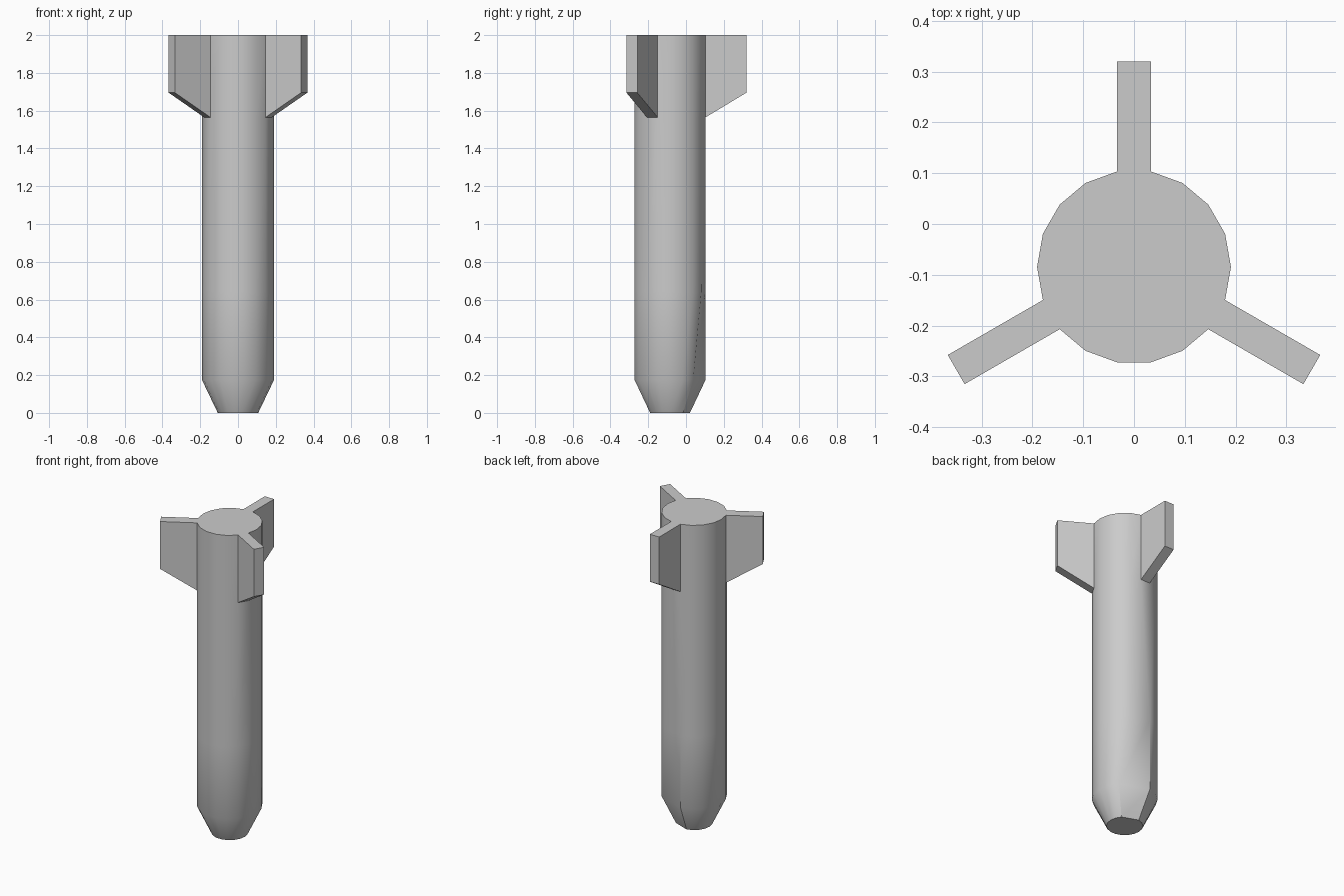
import bpy, bmesh, math
from mathutils import Vector

if "Cube" in bpy.data.objects:
    bpy.data.objects.remove(bpy.data.objects["Cube"])

SIDES = 18
CENTER = Vector((0, -0.0845, 0))
FIN_COLUMNS = (4, 10, 16)   # wall columns that carry a fin
FIN_REACH = 0.4045          # fin tip distance from the body axis
FIN_RISE = 0.13             # slope of the fin's lower edge
RINGS = ((0.107, 0), (0.191, 0.175), (0.191, 0.64), (0.191, 1.565), (0.191, 2))

bm = bmesh.new()


def ring(radius, z):
    step = math.tau / SIDES
    return [bm.verts.new(CENTER + Vector((radius * math.cos(i * step),
                                          radius * math.sin(i * step), z)))
            for i in range(SIDES)]


# Body: stacked rings with a tapered lower end
rings = [ring(r, z) for r, z in RINGS]
bm.faces.new(rings[0][::-1])
bm.faces.new(rings[-1])
fin_faces = []
for level in range(len(rings) - 1):
    lo, hi = rings[level], rings[level + 1]
    for i in range(SIDES):
        j = (i + 1) % SIDES
        face = bm.faces.new((lo[i], lo[j], hi[j], hi[i]))
        if level == 3 and i in FIN_COLUMNS:
            fin_faces.append((face, (i + 0.5) * math.tau / SIDES))

# Fins: pull three wall faces outwards and slope their lower edges
for face, angle in fin_faces:
    fin = bmesh.ops.extrude_discrete_faces(bm, faces=[face])["faces"][0]
    reach = FIN_REACH - 0.191 * math.cos(math.pi / SIDES)
    for v in fin.verts:
        v.co += Vector((math.cos(angle), math.sin(angle), 0)) * reach
        if v.co.z < 1.9:
            v.co.z += FIN_RISE

# Flattened patch low on the back right of the body
targets = {rings[2][4]: rings[2][5]}
for level in (0, 1):
    targets[rings[level][3]] = rings[level][2]
    targets[rings[level][4]] = rings[level][5]
bmesh.ops.weld_verts(bm, targetmap=targets)
bmesh.ops.recalc_face_normals(bm, faces=bm.faces)

mesh = bpy.data.meshes.new("finned_body")
bm.to_mesh(mesh)
bm.free()
obj = bpy.data.objects.new("finned_body", mesh)
bpy.context.collection.objects.link(obj)
bpy.context.view_layer.objects.active = obj
obj.select_set(True)
bpy.ops.object.shade_smooth_by_angle(angle=math.radians(29.5))
